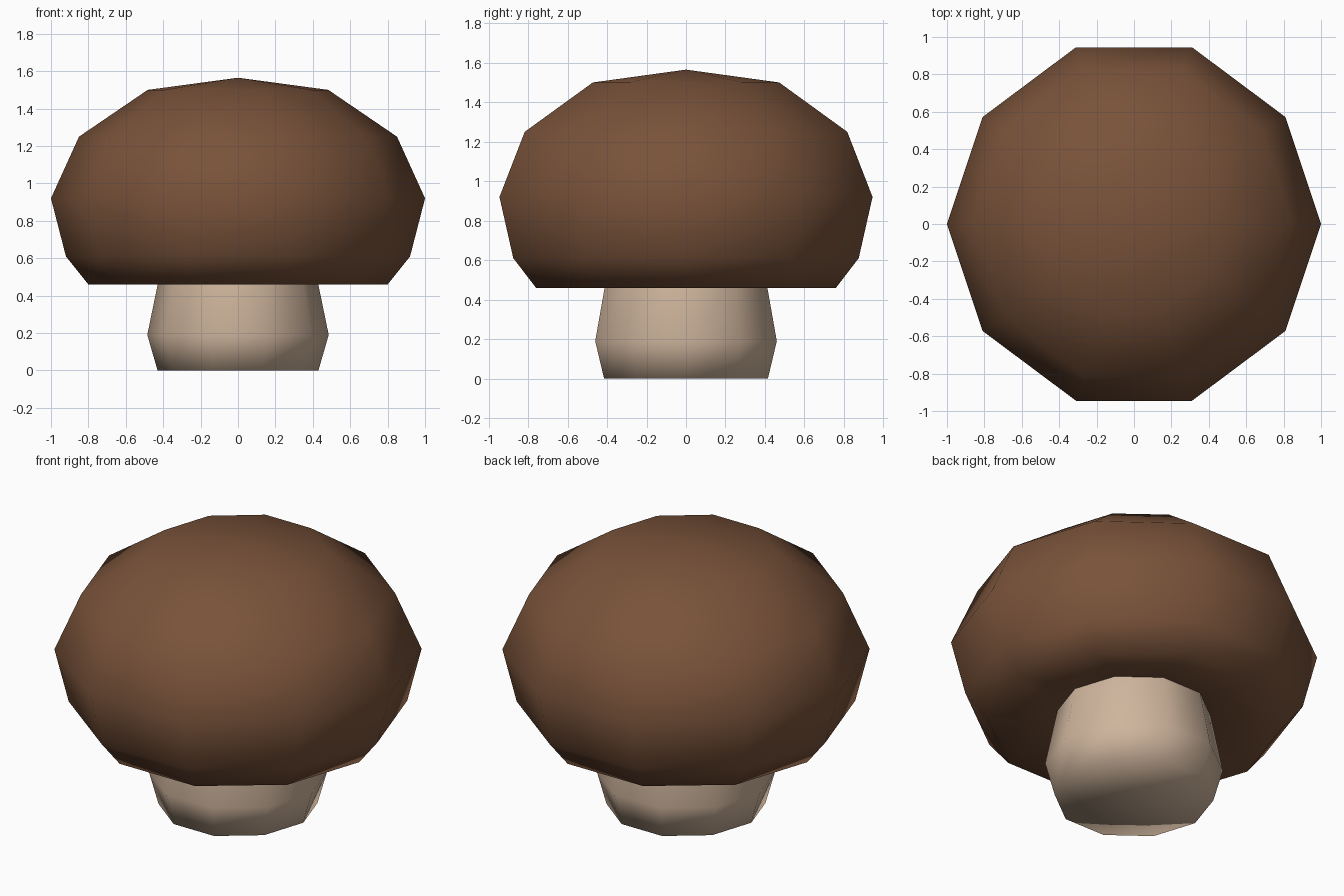
import bpy, bmesh

if "Cube" in bpy.data.objects:
    bpy.data.objects.remove(bpy.data.objects["Cube"])


def material(name, rgb):
    m = bpy.data.materials.new(name)
    m.diffuse_color = (*rgb, 1)
    m.use_nodes = True
    m.node_tree.nodes["Principled BSDF"].inputs["Base Color"].default_value = m.diffuse_color
    return m


# Ten-sided cross-section, mirrored from one quarter
quarter = [(1, 0), (0.81, 0.605), (0.31, 1)]
half = quarter + [(-x, y) for x, y in reversed(quarter)]
section = half + [(x, -y) for x, y in reversed(half[1:-1])]


def turned(name, profile, mat):
    """Stack ten-sided rings (x radius, y radius, z); zero radius is a pole."""
    bm = bmesh.new()
    rings = []
    for rx, ry, z in profile:
        if rx == 0:
            rings.append([bm.verts.new((0, 0, z))] * len(section))
        else:
            rings.append([bm.verts.new((rx * x, ry * y, z)) for x, y in section])
    n = len(section)
    for a, b in zip(rings, rings[1:]):
        for i in range(n):
            j = (i + 1) % n
            quad = list(dict.fromkeys((a[i], a[j], b[j], b[i])))
            bm.faces.new(quad)
    bmesh.ops.recalc_face_normals(bm, faces=bm.faces)
    for f in bm.faces:
        f.smooth = True
    me = bpy.data.meshes.new(name)
    bm.to_mesh(me)
    bm.free()
    me.materials.append(mat)
    ob = bpy.data.objects.new(name, me)
    bpy.context.collection.objects.link(ob)
    return ob


brown = material("cap brown", (0.19, 0.085, 0.042))
cream = material("stem cream", (0.62, 0.46, 0.335))

# Cap: slightly hollow underside, rounded rim, domed top
turned("mushroom_cap", [
    (0.41, 0.39, 0.525), (0.80, 0.76, 0.46), (0.92, 0.875, 0.61),
    (1.0, 0.945, 0.92), (0.85, 0.817, 1.25), (0.483, 0.472, 1.50),
    (0, 0, 1.565)], brown)

# Stem: flat foot, bulge, tapering up into the cap
turned("mushroom_stem", [
    (0, 0, 0), (0.43, 0.415, 0), (0.485, 0.46, 0.19),
    (0.415, 0.40, 0.53)], cream)
